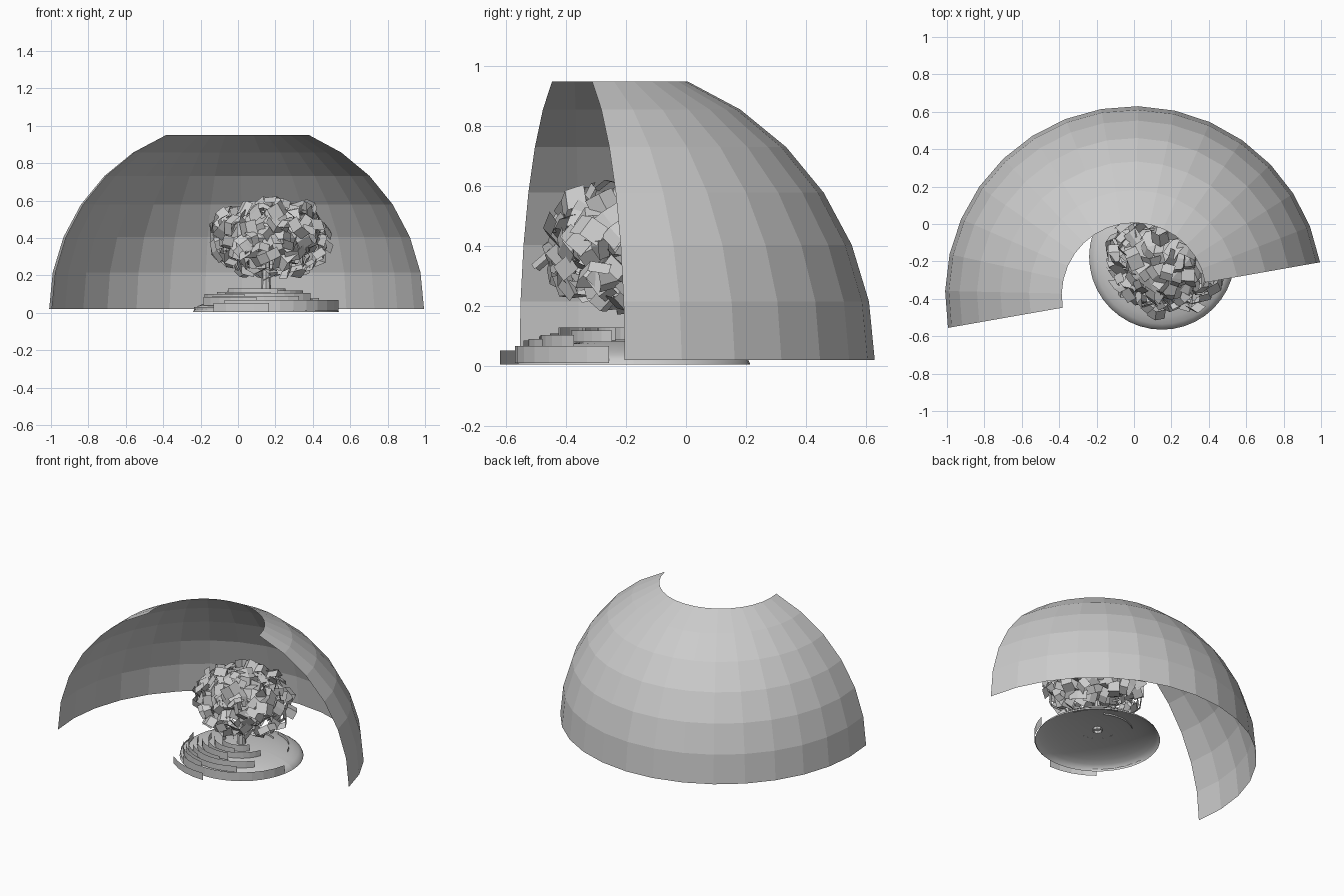
import bpy, math, random
from mathutils import Vector, Matrix

if "Cube" in bpy.data.objects:
    bpy.data.objects.remove(bpy.data.objects["Cube"])

random.seed(4)
CX, CY = 0.15, -0.175


def make(name, verts, faces, smooth=False):
    me = bpy.data.meshes.new(name)
    me.from_pydata([tuple(v) for v in verts], [], faces)
    me.update()
    ob = bpy.data.objects.new(name, me)
    bpy.context.collection.objects.link(ob)
    for p in me.polygons:
        p.use_smooth = smooth
    return ob


def lathe(name, profile, cx, cy, start, end, n, smooth=False):
    """Open surface of revolution through (radius, z) points."""
    k = len(profile)
    verts, faces = [], []
    for i in range(n + 1):
        a = math.radians(start + (end - start) * i / n)
        verts += [(cx + r * math.cos(a), cy + r * math.sin(a), z) for r, z in profile]
    for i in range(n):
        for j in range(k - 1):
            a = i * k + j
            faces.append((a, a + k, a + k + 1, a + 1))
    return make(name, verts, faces, smooth)


# half dome shell, open at the crown
step = math.radians(11.25)
dome = [(1.01 * math.cos(step * j), 0.02 + 1.006 * math.sin(step * j)) for j in range(7)]
lathe("dome_shell", dome, 0, -0.38, 10, 190, 16)

# shallow mound, hollow underneath
mound = [(0.39 * math.cos(t), 0.005 + 0.085 * math.sin(t))
         for t in [math.pi / 2 * j / 8 for j in range(9)]]
lathe("base_mound", mound, CX, CY, 0, 360, 40, True)

# thin upright curved strips around the mound: radius, low z, high z, start, end
strips = [(0.445, 0.005, 0.053, 231, 272), (0.395, 0.01, 0.068, 236, 348),
          (0.385, 0.005, 0.03, 183, 236), (0.37, 0.04, 0.085, 205, 262),
          (0.35, 0.05, 0.09, 215, 300), (0.335, 0.055, 0.1, 190, 250),
          (0.31, 0.06, 0.105, 225, 320), (0.28, 0.07, 0.11, 200, 275),
          (0.25, 0.08, 0.13, 215, 285), (0.21, 0.08, 0.12, 190, 340),
          (0.17, 0.085, 0.13, 205, 290), (0.12, 0.085, 0.13, 180, 330),
          (0.30, 0.055, 0.08, 20, 75), (0.22, 0.065, 0.09, 60, 130)]
for i, (r, lo, hi, s, e) in enumerate(strips):
    lathe(f"mound_strip_{i}", [(r, lo), (r, hi)], CX, CY, s, e, max(3, round((e - s) / 11)))

# stem
lathe("stem", [(0.03, 0.07), (0.022, 0.2), (0.02, 0.35)], CX, CY, 0, 360, 8)

# faceted heart of the bush
bpy.ops.mesh.primitive_ico_sphere_add(subdivisions=2, radius=1, location=(CX + 0.02, CY - 0.01, 0.40))
core = bpy.context.object
core.name = "bush_core"
core.scale = (0.22, 0.21, 0.14)
for v in core.data.vertices:
    v.co *= random.uniform(0.8, 1.15)

# bent leaf plates scattered over the bush
verts, faces = [], []
centre = Vector((CX + 0.02, CY - 0.01, 0.40))
count = 170
for i in range(count):
    z = 1 - 2 * (i + 0.5) / count
    a = i * 2.39996
    s = math.sqrt(1 - z * z)
    d = Vector((s * math.cos(a), s * math.sin(a), z))
    f = random.uniform(0.72, 1.0)
    pos = centre + Vector((d.x * 0.335, d.y * 0.31, d.z * 0.215)) * f
    turn = d.to_track_quat('Z', 'Y').to_matrix() @ Matrix.Rotation(random.uniform(0, 6.28), 3, 'Z')
    turn = turn @ Matrix.Rotation(random.uniform(-1.1, 1.1), 3, 'X')
    l, w = random.uniform(0.04, 0.065), random.uniform(0.022, 0.04)
    bend = random.uniform(0.005, 0.025)
    b = len(verts)
    for x, h in ((-l, -bend), (0, bend), (l, -bend)):
        for y in (-w, w):
            verts.append(pos + turn @ Vector((x, y, h)))
    faces += [(b, b + 2, b + 3, b + 1), (b + 2, b + 4, b + 5, b + 3)]
make("bush_leaves", verts, faces)
